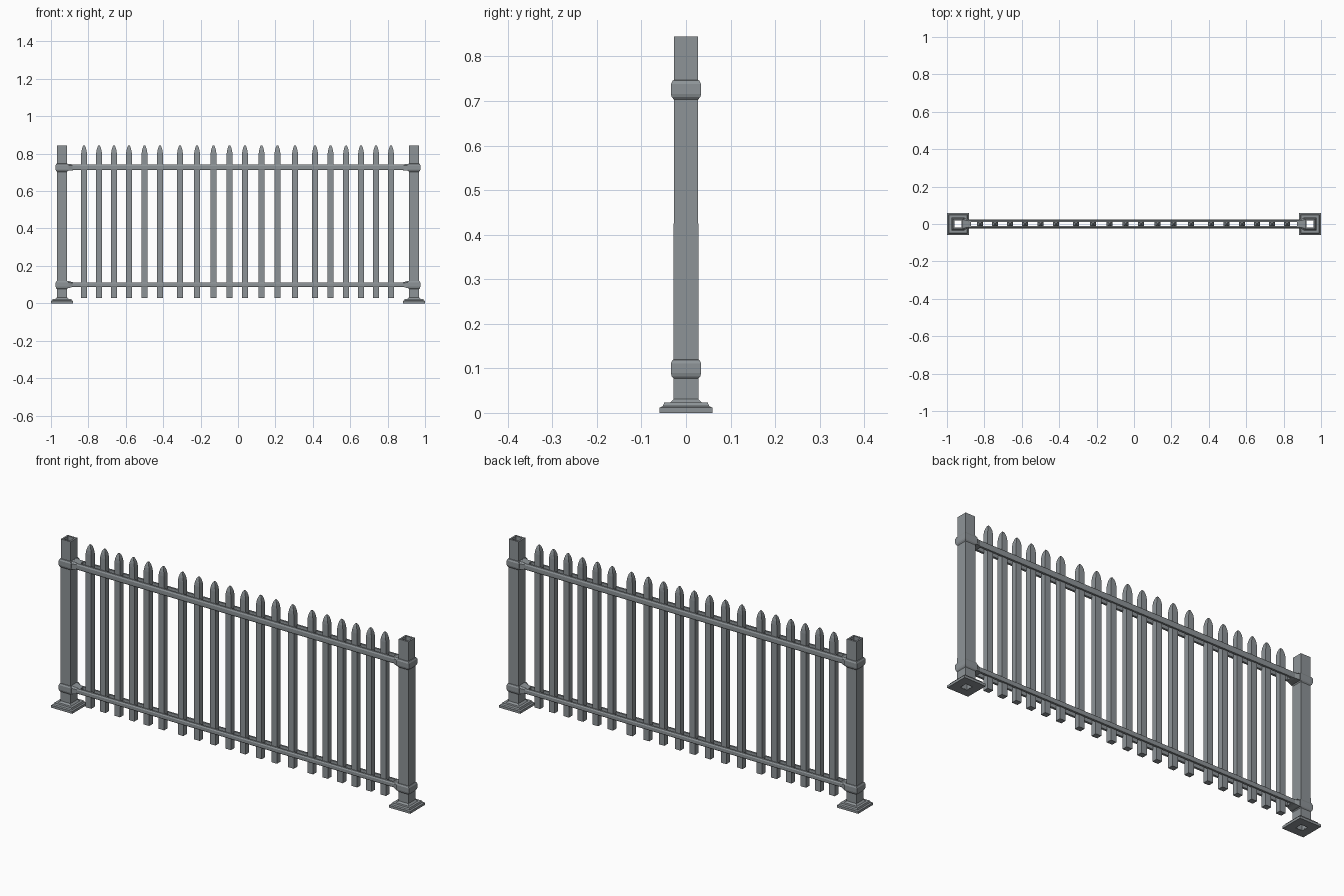
import bpy, bmesh

if "Cube" in bpy.data.objects:
    bpy.data.objects.remove(bpy.data.objects["Cube"])

# One weathered grey for the whole fence
grey = bpy.data.materials.new("weathered grey")
grey.diffuse_color = (0.27, 0.295, 0.31, 1)
grey.use_nodes = True
grey.node_tree.nodes["Principled BSDF"].inputs["Base Color"].default_value = grey.diffuse_color


def finish(bm, name):
    bmesh.ops.recalc_face_normals(bm, faces=bm.faces)
    me = bpy.data.meshes.new(name)
    bm.to_mesh(me)
    bm.free()
    me.materials.append(grey)
    ob = bpy.data.objects.new(name, me)
    bpy.context.collection.objects.link(ob)
    return ob


def square_loft(name, cx, profile, ring=False):
    """Stack rectangles (half x, half y, z); ring joins last to first, else ends are capped."""
    bm = bmesh.new()
    loops = [[bm.verts.new((cx + sx * hx, sy * hy, z))
              for sx, sy in ((-1, -1), (1, -1), (1, 1), (-1, 1))]
             for hx, hy, z in profile]
    pairs = list(zip(loops, loops[1:]))
    if ring:
        pairs.append((loops[-1], loops[0]))
    else:
        bm.faces.new(loops[0])
        bm.faces.new(loops[-1])
    for a, b in pairs:
        for i in range(4):
            j = (i + 1) % 4
            bm.faces.new((a[i], a[j], b[j], b[i]))
    return finish(bm, name)


def sweep_x(name, sections, yz):
    """Sweep a cross-section along x; each section is (x, y offset, y scale, z centre, z scale)."""
    bm = bmesh.new()
    loops = [[bm.verts.new((x, y0 + y * sy, z0 + z * sz)) for y, z in yz]
             for x, y0, sy, z0, sz in sections]
    bm.faces.new(loops[0])
    bm.faces.new(loops[-1])
    n = len(yz)
    for a, b in zip(loops, loops[1:]):
        for i in range(n):
            j = (i + 1) % n
            bm.faces.new((a[i], a[j], b[j], b[i]))
    return finish(bm, name)


POST_X = 0.941
RAILS = (("lower", 0.100, 0.012), ("upper", 0.727, 0.015))

for side, s in (("left", -1), ("right", 1)):
    px = s * POST_X

    # Hollow square post
    square_loft(side + "_post", px, [
        (0.028, 0.028, 0.002), (0.027, 0.027, 0.845),
        (0.018, 0.018, 0.845), (0.018, 0.018, 0.002)], ring=True)

    # Stepped foot plate with a centre hole
    square_loft(side + "_foot", px, [(h, h, z) for h, z in (
        (0.059, 0.0), (0.059, 0.012), (0.052, 0.015), (0.049, 0.023),
        (0.036, 0.023), (0.027, 0.032), (0.0185, 0.032), (0.0185, 0.0))], ring=True)

    for level, z, hz in RAILS:
        # Collar wrapped around the post
        square_loft(f"{side}_{level}_collar", px, [(h, h, z + dz) for h, dz in (
            (0.027, -0.024), (0.032, -0.018), (0.034, -0.011), (0.034, 0.011),
            (0.030, 0.019), (0.027, 0.020), (0.025, 0), (0.025, -0.01))], ring=True)
        # Tapered socket that receives the rail
        block = ((-1, -1), (1, -1), (1, 0.6), (0.7, 1), (-0.7, 1), (-1, 0.6))
        sweep_x(f"{side}_{level}_socket", [
            (s * 0.912, 0, 0.031, z, 0.019), (s * 0.902, 0, 0.029, z, 0.018),
            (s * 0.885, 0, 0.024, z, hz + 0.001), (s * 0.872, 0, 0.014, z, hz - 0.002)], block)

# Paired rail strips with chamfered outer edges, leaving a slot for the pickets
strip = ((0.011, -1), (0.022, -1), (0.024, -0.6), (0.024, 0.5),
         (0.020, 1), (0.011, 1))
for level, z, hz in RAILS:
    for face, f in (("front", -1), ("back", 1)):
        sweep_x(f"{level}_{face}_rail", [(-0.89, 0, f, z, hz), (0.89, 0, f, z, hz)], strip)

# Pointed pickets, spaced in three bays
picket_x = (-0.823, -0.743, -0.663, -0.583, -0.500, -0.417, -0.310, -0.219, -0.131, -0.045,
            0.037, 0.126, 0.211, 0.305, 0.412, 0.495, 0.578, 0.658, 0.738, 0.818)
for i, x in enumerate(picket_x):
    square_loft(f"picket_{i + 1:02d}", x, [
        (0.0155, 0.014, 0.028), (0.0155, 0.014, 0.802), (0.0125, 0.0125, 0.820),
        (0.008, 0.0085, 0.836), (0.003, 0.004, 0.845)])
